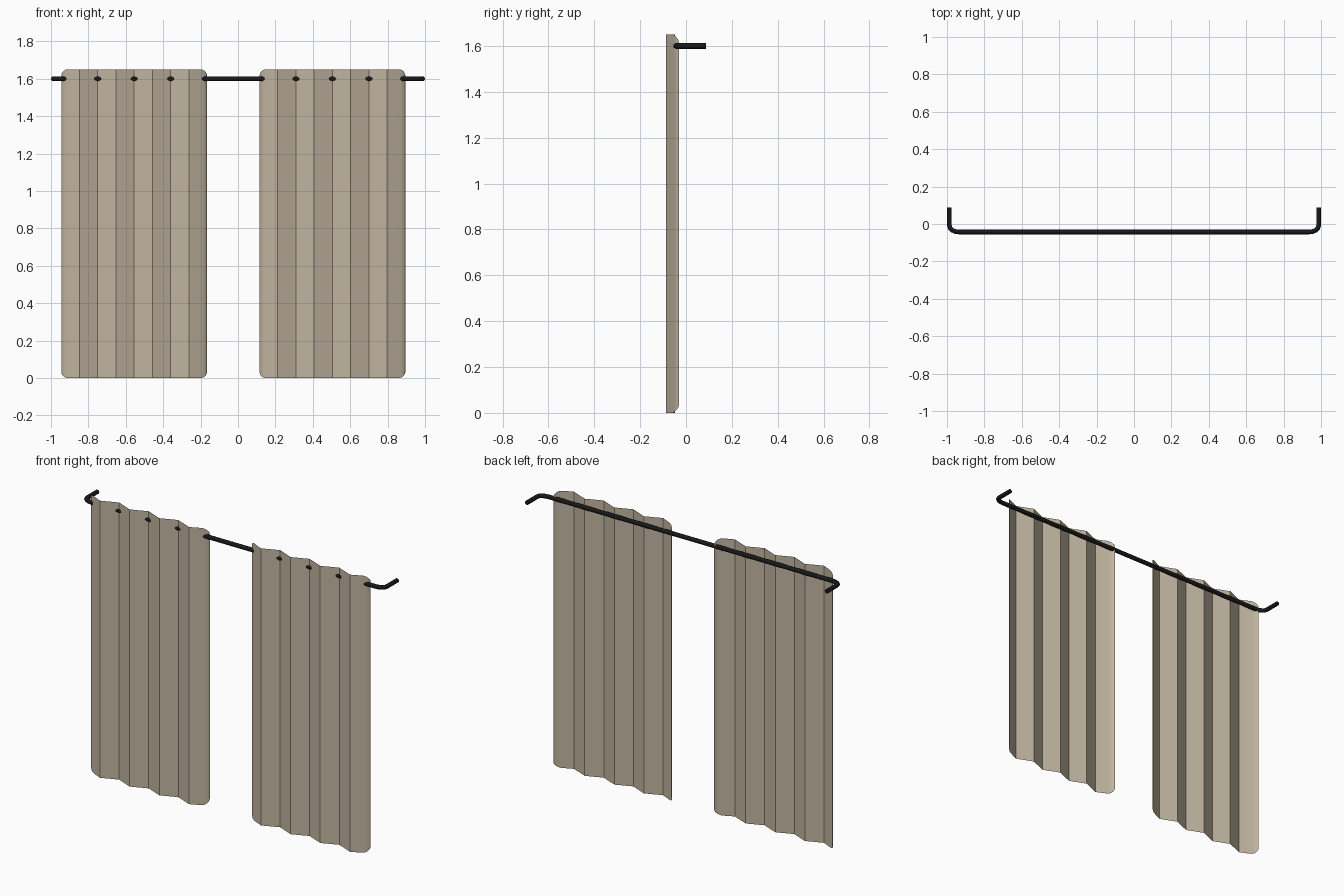
import bpy, bmesh, math

if "Cube" in bpy.data.objects:
    bpy.data.objects.remove(bpy.data.objects["Cube"])


def material(name, rgb):
    m = bpy.data.materials.new(name)
    m.diffuse_color = (*rgb, 1.0)
    m.use_nodes = True
    m.node_tree.nodes["Principled BSDF"].inputs["Base Color"].default_value = m.diffuse_color
    return m


fabric = material("beige_fabric", (0.53, 0.46, 0.35))
metal = material("black_metal", (0.009, 0.009, 0.010))


def smooth(ob, angle):
    bpy.ops.object.select_all(action='DESELECT')
    ob.select_set(True)
    bpy.context.view_layer.objects.active = ob
    bpy.ops.object.shade_smooth_by_angle(angle=math.radians(angle))


# Curtain panels: single-sheet zigzag pleats, ends curling back, rounded corners
TOP, STEP, R = 1.65, 0.0975, 0.035
FRONT, BACK = -0.087, -0.047
HALF = 4 * STEP
# (distance from side edge, depth) of the curled end
END = [(0.0, -0.030), (0.002, -0.034), (0.007, -0.041), (0.014, -0.047),
       (0.024, -0.053), (R, -0.058), (0.065, -0.073)]


def curtain(name, cx):
    left = [(-HALF + t, y) for t, y in END]
    folds = [(-HALF + i * STEP, FRONT if i % 2 else BACK) for i in range(1, 8)]
    right = [(-x, y) for x, y in reversed(left)]
    bm = bmesh.new()
    cols = []
    for x, y in left + folds + right:
        k = max(0.0, R - (HALF - abs(x)))
        inset = R - math.sqrt(max(0.0, R * R - k * k))
        cols.append((bm.verts.new((cx + x, y, inset)),
                     bm.verts.new((cx + x, y, TOP - inset))))
    for a, b in zip(cols, cols[1:]):
        bm.faces.new((a[0], b[0], b[1], a[1]))
    me = bpy.data.meshes.new(name)
    bm.to_mesh(me)
    bm.free()
    me.materials.append(fabric)
    ob = bpy.data.objects.new(name, me)
    bpy.context.collection.objects.link(ob)
    smooth(ob, 25)


curtain("left_curtain", -0.555)
curtain("right_curtain", 0.505)

# Curtain rod: round bar bent back to the wall at both ends
side = [(0.987, 0.087), (0.987, -0.010), (0.982, -0.024),
        (0.970, -0.034), (0.953, -0.041), (0.930, -0.043)]
path = [(-x, y) for x, y in side] + list(reversed(side))
cu = bpy.data.curves.new("curtain_rod", 'CURVE')
cu.dimensions = '3D'
cu.bevel_depth = 0.0125
cu.bevel_resolution = 4
cu.use_fill_caps = True
sp = cu.splines.new('POLY')
sp.points.add(len(path) - 1)
for p, (x, y) in zip(sp.points, path):
    p.co = (x, y, 1.6, 1)
cu.materials.append(metal)
rod = bpy.data.objects.new("curtain_rod", cu)
bpy.context.collection.objects.link(rod)
bpy.ops.object.select_all(action='DESELECT')
rod.select_set(True)
bpy.context.view_layer.objects.active = rod
bpy.ops.object.convert(target='MESH')
smooth(bpy.context.view_layer.objects.active, 40)
